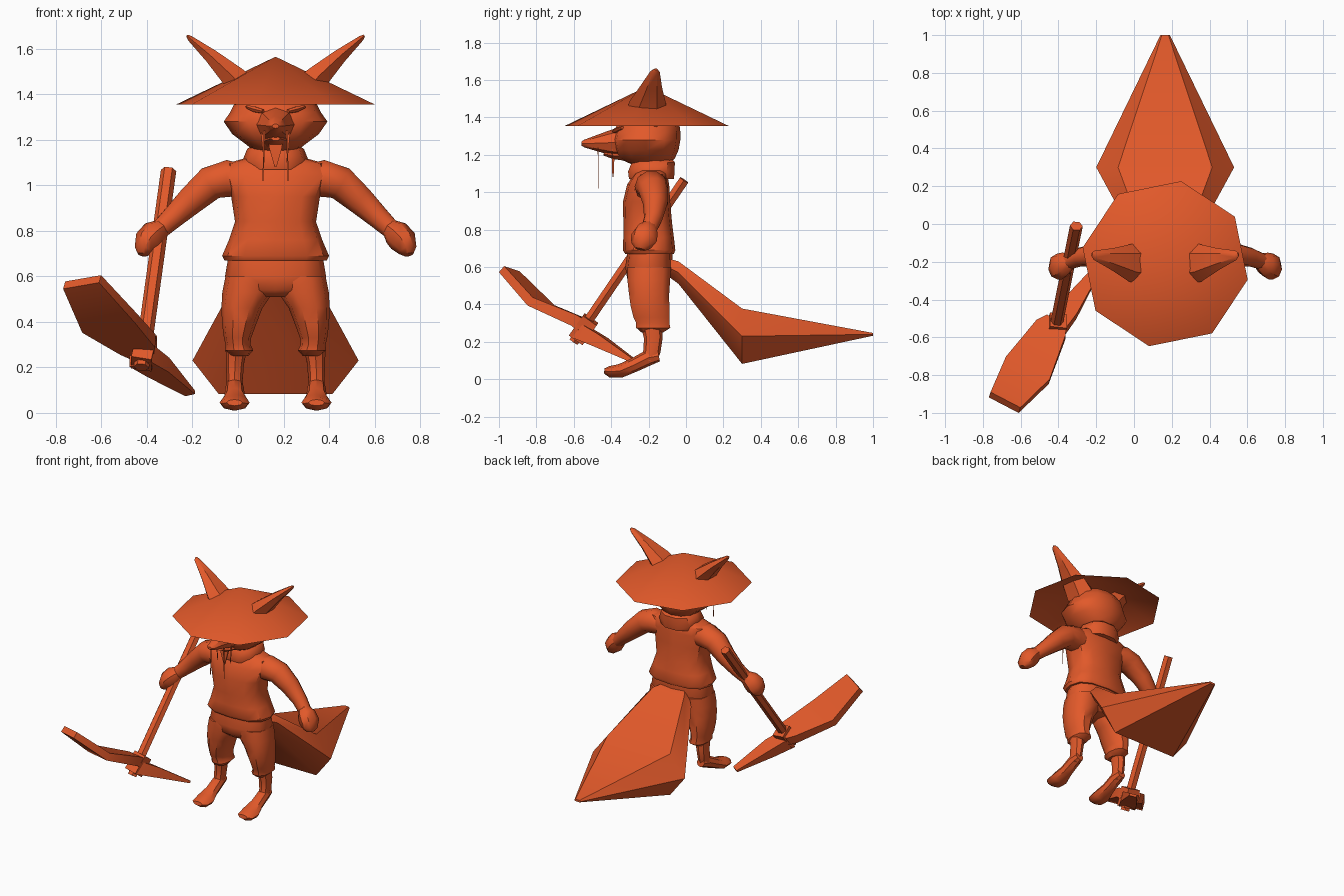
import bpy, bmesh
from math import pi, sin, cos, radians
from mathutils import Vector

CX = 0.165  # body centre line
X, Y, Z = Vector((1, 0, 0)), Vector((0, 1, 0)), Vector((0, 0, 1))
mat = bpy.data.materials.new("rust_orange")
mat.diffuse_color = (0.76, 0.1, 0.023, 1)


def finish(name, bm):
    bmesh.ops.recalc_face_normals(bm, faces=bm.faces)
    me = bpy.data.meshes.new(name)
    bm.to_mesh(me)
    bm.free()
    me.materials.append(mat)
    ob = bpy.data.objects.new(name, me)
    bpy.context.collection.objects.link(ob)
    return ob


def sweep(name, stations, n=10, side=X, axis=None, cx=CX, power=1.0, sx=1, caps=True):
    """Skin rings (x, y, z, half width, half depth) along a path; sx=-1 mirrors."""
    bm = bmesh.new()
    pts = [Vector(s[:3]) for s in stations]
    rings = []
    phase, k = (pi / 4, 2 ** 0.5) if n == 4 else (0, 1)
    for i, s in enumerate(stations):
        t = axis or (pts[min(i + 1, len(pts) - 1)] - pts[max(i - 1, 0)]).normalized()
        u = (side - t * side.dot(t)).normalized()
        v = t.cross(u)
        ring = []
        for j in range(n):
            a = phase + 2 * pi * j / n
            c, d = [(1 if w > 0 else -1) * abs(w) ** power for w in (cos(a), sin(a))]
            p = pts[i] + u * (s[3] * c * k) + v * (s[4] * d * k)
            ring.append(bm.verts.new((p.x * sx + cx, p.y, p.z)))
        rings.append(ring)
    for a, b in zip(rings, rings[1:]):
        for j in range(n):
            bm.faces.new((a[j], a[(j + 1) % n], b[(j + 1) % n], b[j]))
    if caps:
        bm.faces.new(rings[0])
        bm.faces.new(rings[-1])
    return finish(name, bm)


def stack(name, rows, n=12, power=0.85, **kw):
    """Horizontal sections (z, x centre, half width, y front, y back)."""
    return sweep(name, [(x, (a + b) / 2, z, w, (b - a) / 2) for z, x, w, a, b in rows],
                 n, axis=Z, power=power, **kw)


# hat: open octagonal cone
bm = bmesh.new()
apex = bm.verts.new((CX, -0.21, 1.565))
rim = [bm.verts.new((CX + 0.445 * cos(radians(79 + 45 * i)),
                     -0.21 + 0.445 * sin(radians(79 + 45 * i)), 1.355)) for i in range(8)]
for i in range(8):
    bm.faces.new((apex, rim[i], rim[(i + 1) % 8]))
finish("straw_hat", bm)

# head and muzzle
stack("head", [(1.14, 0, .08, -.27, -.1), (1.18, 0, .13, -.36, -.06), (1.225, 0, .19, -.385, -.04),
               (1.28, 0, .228, -.395, -.03), (1.32, 0, .2, -.385, -.03),
               (1.36, 0, .18, -.37, -.035), (1.42, 0, .14, -.33, -.08), (1.46, 0, .07, -.27, -.15)],
      power=0.9)
sweep("muzzle", [(0, -.3, 1.27, .11, .09), (0, -.4, 1.265, .075, .068), (0, -.48, 1.262, .045, .042),
                 (0, -.545, 1.26, .03, .02), (0, -.56, 1.26, .015, .01)], 8)
sweep("lower_jaw", [(0, -.3, 1.19, .08, .03), (0, -.39, 1.195, .05, .02), (0, -.44, 1.205, .02, .01)], 6)
sweep("beard", [(0, -.385, 1.21, .035, .006), (0, -.39, 1.16, .027, .006), (0, -.39, 1.08, .004, .003)], 4)

# collar, vest and hips
stack("collar", [(1.07, 0, .13, -.31, -.06), (1.11, 0, .145, -.315, -.055),
                 (1.16, 0, .125, -.295, -.055), (1.175, 0, .1, -.28, -.07)], 10)
stack("vest", [(.67, 0, .225, -.325, -.065), (.69, 0, .235, -.338, -.057), (.76, 0, .205, -.335, -.065),
               (.84, 0, .178, -.335, -.075), (.95, 0, .195, -.337, -.085), (1.04, 0, .23, -.315, -.09),
               (1.095, 0, .22, -.28, -.1), (1.12, 0, .13, -.26, -.11)], power=0.75)
stack("hips", [(.51, 0, .1, -.28, -.11), (.54, 0, .2, -.315, -.085),
               (.6, 0, .222, -.325, -.07), (.7, 0, .205, -.31, -.075)], power=0.8)

# paired parts, mirrored about the centre line
for tag, s in (("left", 1), ("right", -1)):
    sweep(tag + "_ear", [(.12, -.21, 1.40, .11, .085), (.185, -.205, 1.475, .1, .06),
                         (.28, -.185, 1.565, .058, .036), (.375, -.165, 1.645, .025, .014),
                         (.388, -.16, 1.657, .01, .006)], 6, side=Y, sx=s)
    sweep(tag + "_eye", [(.055, -.385, 1.325, .012, .01), (.09, -.365, 1.333, .025, .014),
                         (.125, -.34, 1.345, .012, .008)], 6, side=Y, sx=s)
    sweep(tag + "_whisker", [(.05, -.47, 1.24, .004, .002), (.055, -.47, 1.02, .002, .001)], 4, sx=s)
    sweep(tag + "_chin_whisker", [(.06, -.395, 1.23, .004, .002), (.05, -.395, 1.1, .002, .001)], 4, sx=s)
    sweep(tag + "_arm", [(.12, -.185, 1.02, .07, .07), (.21, -.185, 1.03, .09, .085),
                         (.285, -.175, 1.01, .08, .078), (.37, -.165, .935, .065, .066),
                         (.45, -.175, .86, .05, .052), (.53, -.205, .785, .042, .04)], 10, side=Y, sx=s)
    sweep(tag + "_hand", [(.5, -.195, .815, .042, .04), (.53, -.21, .79, .062, .06),
                          (.56, -.225, .755, .072, .062), (.58, -.24, .715, .055, .042),
                          (.585, -.245, .695, .03, .022)], 8, side=Y, sx=s)
    stack(tag + "_trouser_leg", [(.25, .16, .04, -.24, -.12), (.275, .16, .062, -.27, -.08),
                                 (.3, .165, .055, -.27, -.085), (.33, .167, .06, -.285, -.085),
                                 (.39, .16, .075, -.3, -.085), (.46, .148, .09, -.31, -.085),
                                 (.53, .122, .112, -.318, -.08), (.6, .115, .105, -.318, -.075)],
          10, sx=s)
    sweep(tag + "_shin", [(.17, -.185, .31, .05, .06), (.178, -.175, .22, .04, .05),
                          (.18, -.182, .15, .036, .046), (.18, -.2, .1, .036, .04)], 8, sx=s)
    sweep(tag + "_foot", [(.18, -.145, .125, .03, .03), (.18, -.2, .115, .04, .042),
                          (.18, -.28, .075, .045, .038), (.18, -.35, .045, .066, .037),
                          (.18, -.41, .04, .06, .03), (.18, -.437, .045, .035, .014)], 8, sx=s)

# big faceted tail
sweep("tail", [(0, -.1, .6, .12, .05), (0, -.04, .57, .18, .065), (0, .3, .23, .365, .16),
               (0, 1.0, .24, .025, .008)], 6, axis=-Y, power=0.55)

# pickaxe
wide = Vector((.84, -.5, .2))
sweep("tool_handle", [(-.305, -.01, 1.065, .034, .03), (-.425, -.6, .2, .034, .03)], 6, cx=0)
sweep("tool_socket", [(-.4, -.51, .32, .045, .045), (-.425, -.585, .215, .045, .045)], 4, cx=0)
sweep("tool_blade", [(-.415, -.53, .275, .06, .035), (-.44, -.56, .3, .088, .032),
                     (-.565, -.775, .395, .132, .026), (-.685, -.945, .575, .09, .022)],
      4, side=wide, cx=0)
sweep("tool_spike", [(-.43, -.57, .255, .055, .045), (-.35, -.46, .2, .055, .035),
                     (-.21, -.26, .085, .025, .008)], 4, side=wide, cx=0)

# smooth skin with hard creases kept
bpy.ops.object.select_all(action='SELECT')
bpy.context.view_layer.objects.active = bpy.data.objects["vest"]
bpy.ops.object.shade_smooth_by_angle(angle=radians(42))
